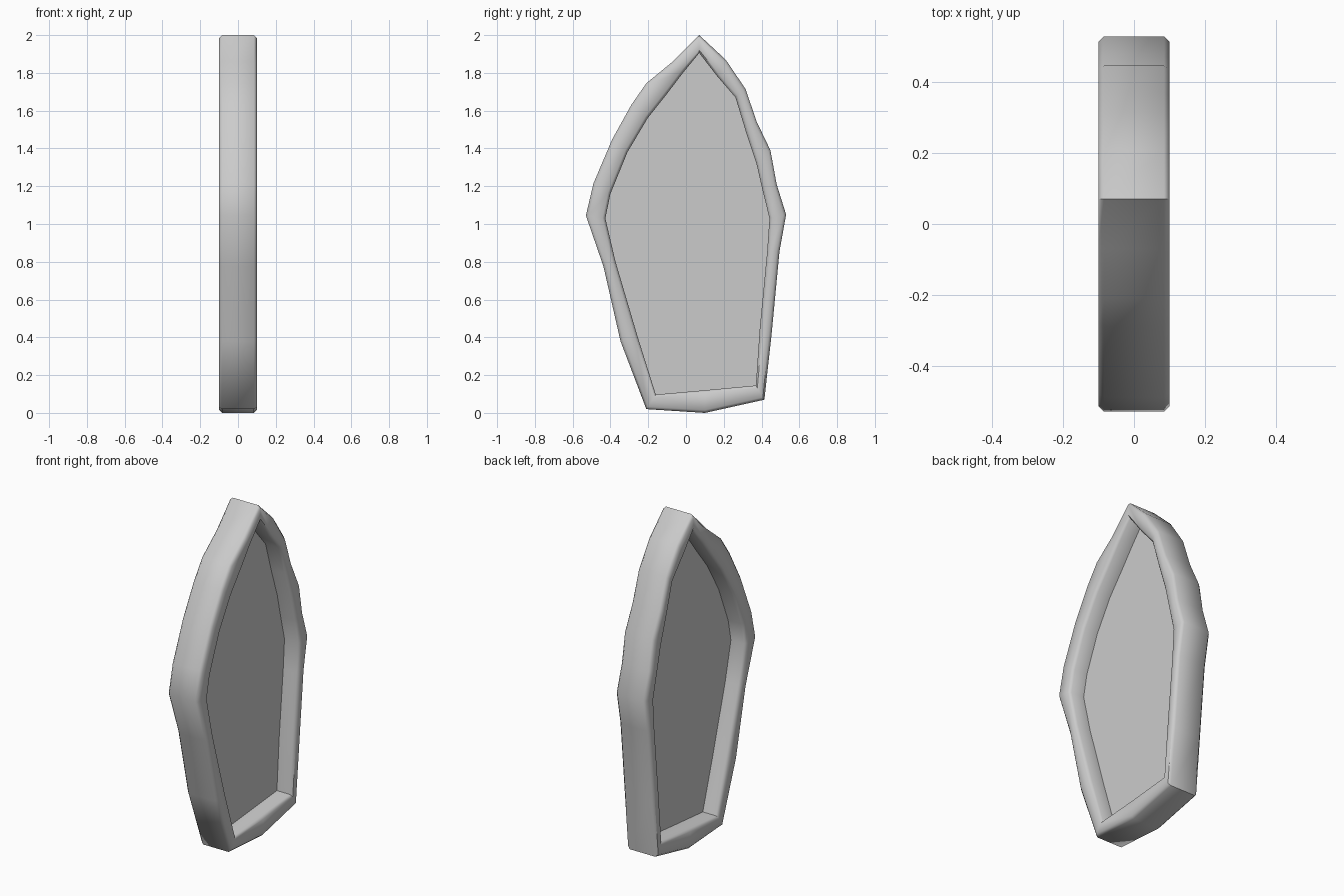
import bpy, bmesh
from mathutils import Vector

if "Cube" in bpy.data.objects:
    bpy.data.objects.remove(bpy.data.objects["Cube"])

# Matching outer and inner outlines of the frame (y, z), clockwise from the tip
OUTER = [(.07, 2), (.21, 1.87), (.315, 1.715), (.375, 1.54), (.447, 1.39),
         (.48, 1.21), (.53, 1.05), (.495, .855), (.453, .415), (.415, .07),
         (.10, 0), (-.21, .02), (-.347, .38), (-.437, .775), (-.53, 1.045),
         (-.49, 1.215), (-.39, 1.45), (-.29, 1.63), (-.21, 1.745), (-.07, 1.86)]
INNER = [(.07, 1.905), (.167, 1.78), (.262, 1.67), (.315, 1.495), (.373, 1.32),
         (.405, 1.18), (.442, 1.03), (.43, .855), (.39, .44), (.37, .145),
         (.10, .12), (-.16, .097), (-.255, .40), (-.373, .80), (-.427, 1.03),
         (-.40, 1.16), (-.31, 1.38), (-.203, 1.56), (-.10, 1.69), (-.02, 1.795)]
HALF, BEVEL = .1, .015


def make_object(name, bm):
    bmesh.ops.recalc_face_normals(bm, faces=bm.faces)
    mesh = bpy.data.meshes.new(name)
    bm.to_mesh(mesh)
    bm.free()
    obj = bpy.data.objects.new(name, mesh)
    bpy.context.collection.objects.link(obj)
    return obj


# Frame: chamfered rectangular section swept between the two outlines
bm = bmesh.new()
rings = []
for o, i in zip(OUTER, INNER):
    o, i = Vector(o), Vector(i)
    t = BEVEL / (i - o).length
    a, b = HALF - BEVEL, HALF
    section = [(-a, 0), (a, 0), (b, t), (b, 1 - t),
               (a, 1), (-a, 1), (-b, 1 - t), (-b, t)]
    rings.append([bm.verts.new((x, *o.lerp(i, f))) for x, f in section])
for k, ring in enumerate(rings):
    nxt = rings[(k + 1) % len(rings)]
    for j in range(8):
        m = (j + 1) % 8
        bm.faces.new((ring[j], ring[m], nxt[m], nxt[j]))
frame = make_object("frame", bm)
bpy.context.view_layer.objects.active = frame
frame.select_set(True)
bpy.ops.object.shade_smooth_by_angle(angle=.9)

# Panel: flat sheet in the middle of the frame
bm = bmesh.new()
bm.faces.new([bm.verts.new((0, y, z)) for y, z in INNER])
make_object("panel", bm)
